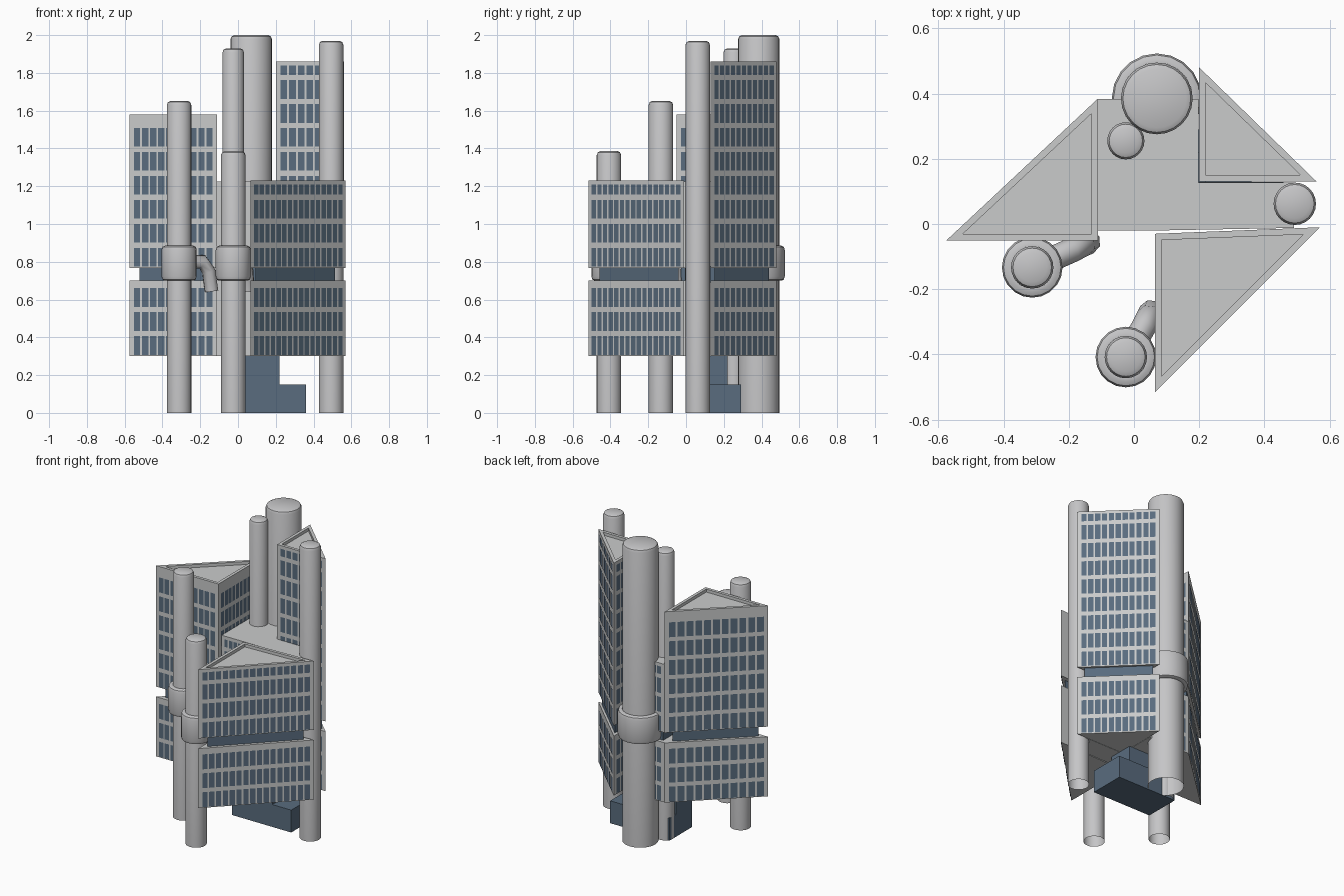
import bpy, bmesh, math
from mathutils import Vector

if "Cube" in bpy.data.objects:
    bpy.data.objects.remove(bpy.data.objects["Cube"])


def material(name, rgb):
    m = bpy.data.materials.new(name)
    m.diffuse_color = (*rgb, 1)
    m.use_nodes = True
    m.node_tree.nodes["Principled BSDF"].inputs["Base Color"].default_value = m.diffuse_color
    return m


WALL = material("pale concrete", (0.59, 0.60, 0.60))
SHAFT = material("grey metal", (0.56, 0.56, 0.57))
BLUE = material("slate blue glass", (0.10, 0.15, 0.21))


def finish(bm, name, mats, smooth=False):
    me = bpy.data.meshes.new(name)
    bm.to_mesh(me)
    bm.free()
    for m in mats:
        me.materials.append(m)
    ob = bpy.data.objects.new(name, me)
    bpy.context.collection.objects.link(ob)
    if smooth:
        bpy.ops.object.select_all(action='DESELECT')
        ob.select_set(True)
        bpy.context.view_layer.objects.active = ob
        bpy.ops.object.shade_smooth_by_angle(angle=math.radians(40))
    return ob


def prism(name, pts, z0, z1, mat, rim=0.0, columns=()):
    """Upright block on a counter-clockwise plan, with optional parapet and window grid."""
    bm = bmesh.new()
    n = len(pts)
    low = [bm.verts.new((x, y, z0)) for x, y in pts]
    high = [bm.verts.new((x, y, z1)) for x, y in pts]
    bm.faces.new(low[::-1])
    top = bm.faces.new(high)
    for i in range(n):
        j = (i + 1) % n
        bm.faces.new((low[i], low[j], high[j], high[i]))
    bm.normal_update()
    if rim:
        bmesh.ops.inset_individual(bm, faces=[top], thickness=rim, use_even_offset=True)
        ext = bmesh.ops.extrude_discrete_faces(bm, faces=[top])
        bmesh.ops.translate(bm, verts=ext['faces'][0].verts, vec=(0, 0, -rim))
    # window panes: full storeys from the bottom, clipped below the roof edge
    margin, pitch, tall = 0.02, 0.127, 0.1
    for i, count in enumerate(columns):
        if not count:
            continue
        a, b = Vector((*pts[i], 0)), Vector((*pts[(i + 1) % n], 0))
        along = (b - a).normalized()
        out = Vector((along.y, -along.x, 0)) * 0.003
        cell = ((b - a).length - 2 * margin) / count
        z = z0 + 0.006
        while min(z + tall, z1 - margin) - z > 0.03:
            zt = min(z + tall, z1 - margin)
            for c in range(count):
                s = a + along * (margin + cell * (c + 0.12)) + out
                e = s + along * cell * 0.76
                f = bm.faces.new([bm.verts.new((p.x, p.y, h)) for p, h in
                                  ((s, z), (e, z), (e, zt), (s, zt))])
                f.material_index = 1
            z += pitch
    return finish(bm, name, [mat, BLUE])


def lathe(name, x, y, profile, sides, cap=True):
    bm = bmesh.new()
    rings = [[bm.verts.new((x + r * math.cos(2 * math.pi * k / sides),
                            y + r * math.sin(2 * math.pi * k / sides), z))
              for k in range(sides)] for r, z in profile]
    for p, q in zip(rings, rings[1:]):
        for k in range(sides):
            m = (k + 1) % sides
            bm.faces.new((p[k], p[m], q[m], q[k]))
    if cap:
        bm.faces.new(rings[-1])
    return finish(bm, name, [SHAFT], True)


def shrink(pts, s):
    cx = sum(p[0] for p in pts) / len(pts)
    cy = sum(p[1] for p in pts) / len(pts)
    return [(cx + (x - cx) * s, cy + (y - cy) * s) for x, y in pts]


GROUND, GAP0, GAP1 = 0.30, 0.70, 0.768

# triangular office wings: plan, roof height, window columns per side
wings = {
    "left_wing": ([(-0.575, -0.05), (-0.11, -0.05), (-0.11, 0.385)], 1.58, (10, 10, 11)),
    "back_wing": ([(0.20, 0.13), (0.56, 0.13), (0.20, 0.48)], 1.86, (7, 11, 7)),
    "front_wing": ([(0.065, -0.03), (0.065, -0.515), (0.57, -0.01)], 1.23, (11, 16, 0)),
}
for name, (plan, top, cols) in wings.items():
    prism(name + "_lower", plan, GROUND, GAP0, WALL, 0, cols)
    prism(name + "_glass_band", shrink(plan, 0.83), GAP0 - 0.01, GAP1 + 0.01, BLUE)
    prism(name + "_upper", plan, GAP1, top, WALL, 0.02, cols)

# central core linking the wings
core = [(-0.11, -0.02), (0.065, -0.02), (0.49, -0.012), (0.49, 0.128),
        (0.198, 0.128), (0.198, 0.383), (-0.11, 0.383)]
core_cols = (4, 0, 0, 0, 0, 7, 0)
prism("core_lower", core, GROUND, GAP0, WALL, 0, core_cols)
prism("core_glass_band", shrink(core, 0.9), GAP0 - 0.01, GAP1 + 0.01, BLUE)
prism("core_upper", core, GAP1, 1.226, WALL, 0, core_cols)

# stepped entrance lobby
for name, x1, y1, z0, z1 in (("lobby_base", 0.36, 0.29, 0, 0.15),
                             ("lobby_upper", 0.22, 0.22, 0.15, 0.30)):
    prism(name, [(-0.08, 0.05), (x1, 0.05), (x1, y1), (-0.08, y1)], z0, z1, BLUE)

# round service shafts, some with collars: x, y, radius, top, collar radius
shafts = {
    "back_shaft": (0.07, 0.385, 0.11, 2.0, 0.138),
    "inner_shaft": (-0.025, 0.255, 0.057, 1.93, 0),
    "right_shaft": (0.493, 0.062, 0.065, 1.97, 0),
    "left_shaft": (-0.312, -0.133, 0.065, 1.652, 0.093),
    "front_shaft": (-0.025, -0.408, 0.065, 1.386, 0.093),
}
for name, (x, y, r, top, cr) in shafts.items():
    lathe(name, x, y, [(r, 0), (r, top - 0.022), (r - 0.006, top - 0.007),
                       (r - 0.02, top)], 24)
    if cr:
        lathe(name + "_collar", x, y,
              [(r, 0.70), (cr - 0.018, 0.70), (cr - 0.005, 0.706), (cr, 0.722),
               (cr, 0.863), (cr - 0.005, 0.879), (cr - 0.018, 0.885), (r, 0.885)], 20, False)

# bent ducts from the front collars toward the wings
ducts = {
    "left_duct": [(-0.28, -0.12, 0.80), (-0.19, -0.08, 0.80), (-0.155, -0.062, 0.75),
                  (-0.14, -0.055, 0.645)],
    "front_duct": [(-0.005, -0.375, 0.80), (0.03, -0.315, 0.80), (0.045, -0.285, 0.75),
                   (0.052, -0.27, 0.645)],
}
for name, path in ducts.items():
    cu = bpy.data.curves.new(name, 'CURVE')
    cu.dimensions = '3D'
    cu.bevel_depth = 0.038
    cu.bevel_resolution = 2
    cu.use_fill_caps = True
    sp = cu.splines.new('POLY')
    sp.points.add(len(path) - 1)
    for p, co in zip(sp.points, path):
        p.co = (*co, 1)
    cu.materials.append(SHAFT)
    bpy.context.collection.objects.link(bpy.data.objects.new(name, cu))
